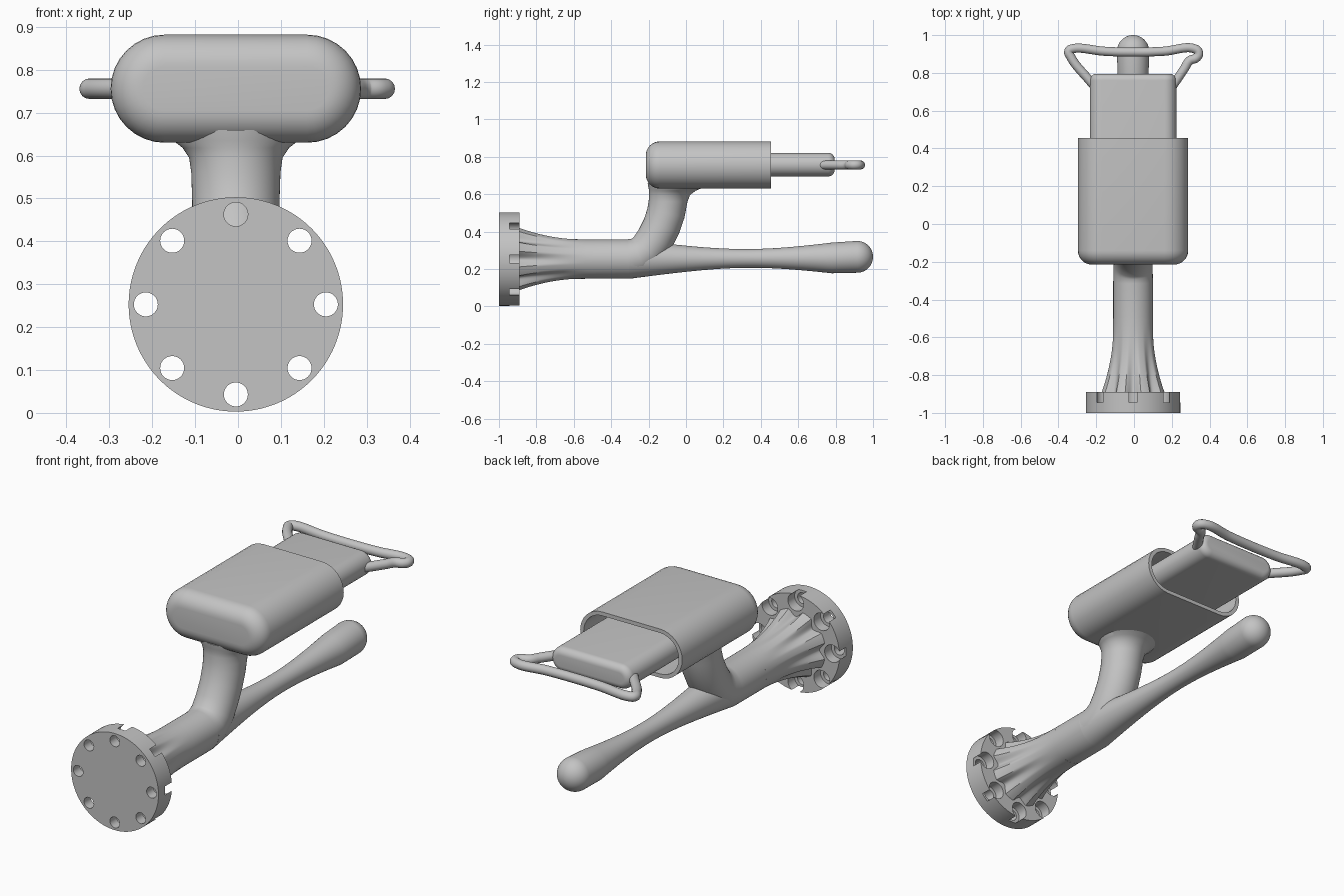
import bpy, bmesh
from math import sin, cos, pi, radians, sqrt
from mathutils import Vector

cube = bpy.data.objects.get("Cube")
if cube:
    bpy.data.objects.remove(cube, do_unlink=True)

grey = bpy.data.materials.new("plain_grey")
grey.use_nodes = True
GREY = (0.55, 0.55, 0.55, 1)
grey.diffuse_color = GREY
grey.node_tree.nodes["Principled BSDF"].inputs["Base Color"].default_value = GREY

CX, CZ = -0.005, 0.253      # axis of the flange and tube
SIDES = 64


def smooth(ob):
    bpy.ops.object.select_all(action='DESELECT')
    bpy.context.view_layer.objects.active = ob
    ob.select_set(True)
    bpy.ops.object.shade_smooth_by_angle(angle=radians(35))


def loft(name, *stacks):
    """Skin each stack of equal rings and cap both ends."""
    bm = bmesh.new()
    for rings in stacks:
        loops = [[bm.verts.new(p) for p in ring] for ring in rings]
        n = len(loops[0])
        for a, b in zip(loops, loops[1:]):
            for i in range(n):
                j = (i + 1) % n
                bm.faces.new((a[i], a[j], b[j], b[i]))
        bm.faces.new(loops[0][::-1])
        bm.faces.new(loops[-1])
    bmesh.ops.recalc_face_normals(bm, faces=bm.faces)
    mesh = bpy.data.meshes.new(name)
    bm.to_mesh(mesh)
    bm.free()
    mesh.materials.append(grey)
    ob = bpy.data.objects.new(name, mesh)
    bpy.context.collection.objects.link(ob)
    smooth(ob)
    return ob


def circle(y, r, x=CX, z=CZ, n=SIDES):
    """Ring around the y axis; r may be a function of the angle."""
    rad = r if callable(r) else (lambda a: r)
    angles = [2 * pi * i / n for i in range(n)]
    return [Vector((x + rad(a) * cos(a), y, z + rad(a) * sin(a))) for a in angles]


def stadium(y, hx, hz, z, inset=0.0, n=16):
    """Long ring with fully round ends."""
    r = hz - inset
    ring = []
    for side, start in ((1, -pi / 2), (-1, pi / 2)):
        for i in range(n + 1):
            a = start + pi * i / n
            ring.append(Vector((CX + side * (hx - hz) + r * cos(a), y, z + r * sin(a))))
    return ring


def fillet(f, steps=8):
    """Pairs of (distance from end, inset) for a rounded end edge."""
    return [(f * (1 - sin(a)), f * (1 - cos(a)))
            for a in (pi / 2 * (1 - i / steps) for i in range(steps + 1))]


# Bolt flange, with eight stepped holes that break the rim at the back
flange = loft("flange", [circle(-1, 0.25, n=128), circle(-0.89, 0.25, n=128)])
drills = []
for k in range(8):
    a = k * pi / 4
    x, z = CX + 0.21 * cos(a), CZ + 0.21 * sin(a)
    drills.append([circle(y, r, x, z, 32) for y, r in
                   ((-1.05, 0.028), (-0.945, 0.028), (-0.945, 0.045), (-0.85, 0.045))])
cutter = loft("hole_cutter", *drills)
cutter.hide_render = True
cut = flange.modifiers.new("holes", 'BOOLEAN')
cut.operation = 'DIFFERENCE'
cut.solver = 'EXACT'
cut.object = cutter
bpy.context.view_layer.objects.active = flange
bpy.ops.object.modifier_apply(modifier=cut.name)
bpy.data.objects.remove(cutter, do_unlink=True)
smooth(flange)

# Fluted flare, with a valley in front of every hole
flare = []
for i in range(25):
    t = i / 24
    g = (1 - t) ** 2.2
    flare.append(circle(-0.9 + 0.4 * t,
                        lambda a, g=g: 0.105 + g * (0.033 + 0.037 * min(1, 1.5 * sin(4 * a) ** 2)),
                        n=128))
loft("fluted_flare", flare)

# Tube that bends up into the neck and spreads under the housing: (y, z, radius)
path = [(-0.52, CZ, 0.105), (-0.31, CZ, 0.105), (-0.25, 0.266, 0.104), (-0.205, 0.30, 0.102),
        (-0.165, 0.36, 0.101), (-0.13, 0.43, 0.101), (-0.107, 0.5, 0.102), (-0.096, 0.56, 0.104),
        (-0.088, 0.595, 0.109), (-0.073, 0.618, 0.124), (-0.055, 0.635, 0.146), (-0.05, 0.66, 0.155)]
neck = []
for i, (y, z, r) in enumerate(path):
    p, q = path[max(i - 1, 0)], path[min(i + 1, len(path) - 1)]
    d = Vector((0, q[0] - p[0], q[1] - p[1])).normalized()
    if z > 0.55:
        d = Vector((0, 0, 1))
    up = Vector((0, -d.z, d.y))
    neck.append([Vector((CX, y, z)) + Vector((1, 0, 0)) * r * cos(a) + up * r * sin(a)
                 for a in (2 * pi * k / SIDES for k in range(SIDES))])
loft("tube_and_neck", neck)

# Lower grip: ruled twisted waist, then a ball-ended tip
grip = []
A, B, TWIST = 0.105, 0.082, cos(radians(114))
for i in range(41):
    t = i / 40
    r = sqrt((1 - t) ** 2 * A * A + t * t * B * B + 2 * t * (1 - t) * A * B * TWIST)
    grip.append(circle(-0.3 + 1.08 * t, r, z=CZ + 0.006 * t))
for i in range(13):
    a = pi / 2 * i / 12.2
    grip.append(circle(0.915 + 0.085 * sin(a), 0.085 * cos(a), z=0.265))
loft("lower_grip", grip)

# Hollow housing, rounded at the front and open at the back
HZ = 0.756
shell = [stadium(-0.215 + d, 0.292, 0.126, HZ, s) for d, s in fillet(0.075)]
shell += [stadium(0.455, 0.292, 0.126, HZ),
          stadium(0.455, 0.272, 0.106, HZ), stadium(-0.1, 0.272, 0.106, HZ)]
loft("housing", shell)

# Slider inside the housing
slider = [stadium(-0.12, 0.229, 0.063, HZ + 0.002)]
slider += [stadium(0.795 - d, 0.229, 0.063, HZ + 0.002, s) for d, s in reversed(fillet(0.035))]
loft("slider", slider)

# Bent wire pull handle
points = [(-0.2, 0.72), (-0.24, 0.765), (-0.335, 0.885), (-0.345, 0.915), (-0.325, 0.928),
          (-0.15, 0.914), (0, 0.91), (0.15, 0.914), (0.325, 0.926), (0.342, 0.905),
          (0.33, 0.88), (0.295, 0.865), (0.265, 0.82), (0.19, 0.71)]
curve = bpy.data.curves.new("pull_handle", 'CURVE')
curve.dimensions = '3D'
curve.bevel_depth = 0.024
curve.bevel_resolution = 6
curve.use_fill_caps = True
spline = curve.splines.new('BEZIER')
spline.bezier_points.add(len(points) - 1)
for bp, (x, y) in zip(spline.bezier_points, points):
    bp.co = (x, y, HZ)
    bp.handle_left_type = bp.handle_right_type = 'AUTO'
curve.materials.append(grey)
handle = bpy.data.objects.new("pull_handle", curve)
bpy.context.collection.objects.link(handle)
bpy.ops.object.select_all(action='DESELECT')
bpy.context.view_layer.objects.active = handle
handle.select_set(True)
bpy.ops.object.convert(target='MESH')
smooth(bpy.context.view_layer.objects.active)
